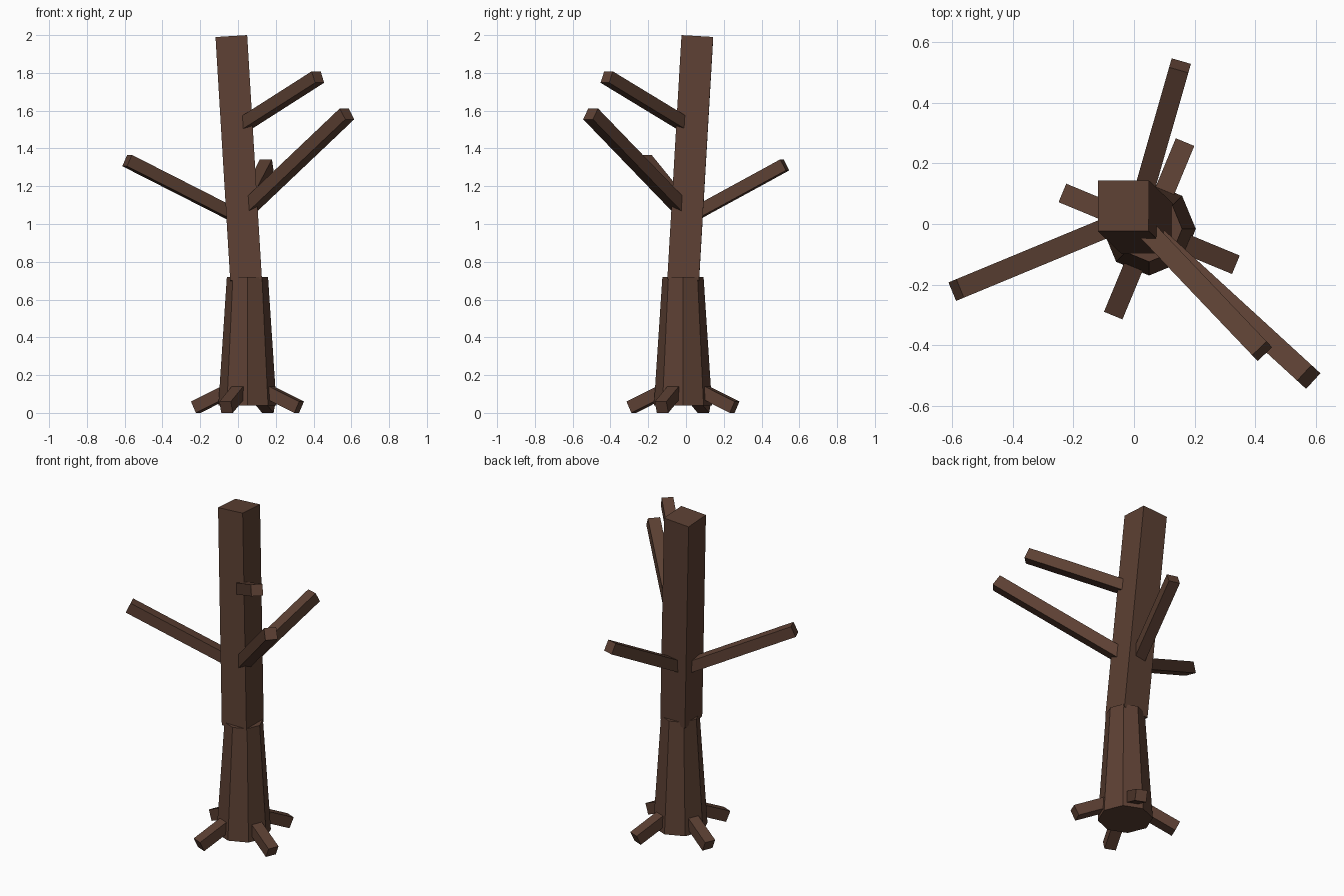
import bpy, bmesh
from math import radians, sin, cos
from mathutils import Matrix, Vector

if "Cube" in bpy.data.objects:
    bpy.data.objects.remove(bpy.data.objects["Cube"])

bark = bpy.data.materials.new("bark")
bark.diffuse_color = (0.107, 0.051, 0.033, 1)
bark.use_nodes = True
bark.node_tree.nodes["Principled BSDF"].inputs["Base Color"].default_value = bark.diffuse_color


def finish(name, bm):
    mesh = bpy.data.meshes.new(name)
    bm.to_mesh(mesh)
    bm.free()
    mesh.materials.append(bark)
    ob = bpy.data.objects.new(name, mesh)
    bpy.context.collection.objects.link(ob)
    return ob


def beam(name, start, end, width, ref=(0, 0, 1)):
    """Square beam between two points; one side is perpendicular to ref."""
    start, end = Vector(start), Vector(end)
    d = (end - start).normalized()
    side = Vector(ref).cross(d).normalized()
    up = d.cross(side)
    rot = Matrix((side, up, d)).transposed().to_4x4()
    size = Matrix.Diagonal((width, width, (end - start).length, 1))
    bm = bmesh.new()
    bmesh.ops.create_cube(bm, size=1, matrix=Matrix.Translation((start + end) / 2) @ rot @ size)
    return finish(name, bm)


def limb(name, tip, azimuth, slope, run, width=0.066):
    """Beam ending at tip, reaching back a horizontal run at the given slope."""
    a = radians(azimuth)
    back = Vector((cos(a), sin(a), slope)) * run
    return beam(name, Vector(tip) - back, tip, width)


# Flared eight-sided stump
BASE = Vector((0.05, -0.016, 0))
bm = bmesh.new()
bmesh.ops.create_cone(bm, cap_ends=True, segments=8, radius1=0.154, radius2=0.109,
                      depth=0.68, matrix=Matrix.Translation(BASE + Vector((0, 0, 0.38))))
finish("stump", bm)

# Leaning square trunk
beam("trunk", (0.043, -0.015, 0.70), (-0.035, 0.06, 1.99), 0.168, ref=(0, 1, 0))

# Branches
limb("branch_left", (-0.587, -0.218, 1.336), 202.5, 0.47, 0.64)
limb("branch_right", (0.577, -0.505, 1.583), -42.5, 0.70, 0.75, 0.07)
limb("branch_upper", (0.423, -0.42, 1.778), -46.4, 0.44, 0.62)
limb("branch_back", (0.152, 0.523, 1.313), 74, 0.525, 0.53)

# Four roots around the stump
for i in range(4):
    az = 67.5 + 90 * i
    a = radians(az)
    tip = BASE + Vector((cos(a) * 0.296, sin(a) * 0.296, 0.03))
    limb(f"root_{i + 1}", tip, az, -0.466, 0.24)
